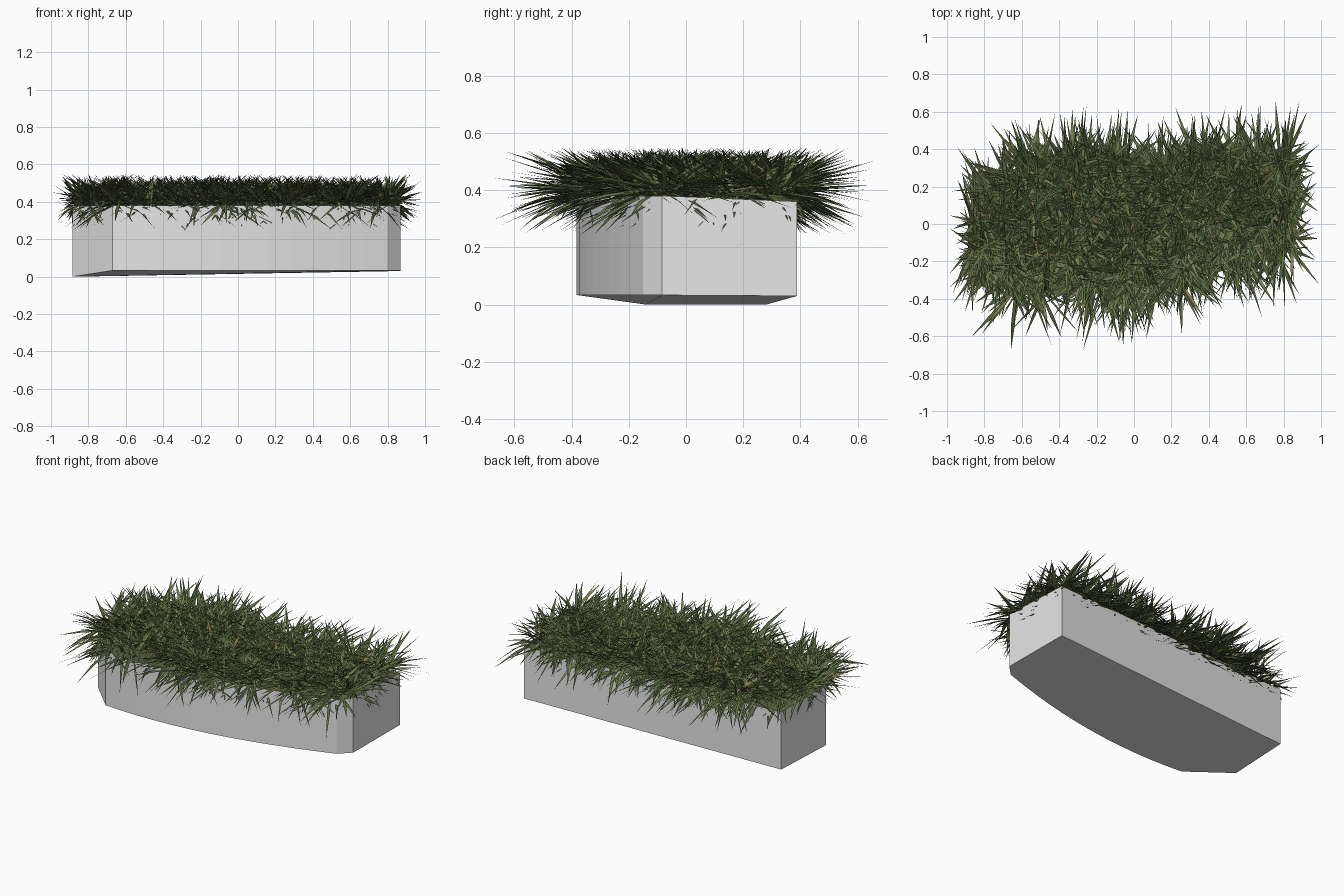
import bpy, bmesh, math, random
from mathutils import Vector

if "Cube" in bpy.data.objects:
    bpy.data.objects.remove(bpy.data.objects["Cube"])

random.seed(7)


def material(name, rgb):
    m = bpy.data.materials.new(name)
    m.diffuse_color = (*rgb, 1)
    m.use_nodes = True
    m.node_tree.nodes["Principled BSDF"].inputs["Base Color"].default_value = m.diffuse_color
    return m


GREY = material("pale grey stone", (0.8, 0.8, 0.8))
SOIL = material("olive soil", (0.11, 0.13, 0.055))
GREENS = [material("dark green", (0.09, 0.13, 0.046)),
          material("mid green", (0.13, 0.175, 0.064)),
          material("light green", (0.18, 0.22, 0.09)),
          material("dry straw", (0.28, 0.21, 0.08))]


def make_object(name, bm, mats):
    me = bpy.data.meshes.new(name)
    bm.to_mesh(me)
    bm.free()
    for m in mats:
        me.materials.append(m)
    ob = bpy.data.objects.new(name, me)
    bpy.context.collection.objects.link(ob)
    return ob


# Outline: straight slanted back, bowed front
def bow(t):
    """Front curve from the left chamfer to the right chamfer (quadratic)."""
    a, c, b = Vector((-0.67, -0.372)), Vector((0.0, -0.43)), Vector((0.80, -0.15))
    return a * (1 - t) ** 2 + c * 2 * t * (1 - t) + b * t * t


front = [bow(i / 12) for i in range(13)]
outline = [Vector((-0.865, 0.28)), Vector((-0.885, -0.14))] + front + \
          [Vector((0.868, -0.083)), Vector((0.868, 0.388))]


def inside(x, y):
    n, hit = len(outline), False
    for i in range(n):
        p, q = outline[i], outline[(i + 1) % n]
        if (p.y > y) != (q.y > y) and x < p.x + (y - p.y) * (q.x - p.x) / (q.y - p.y):
            hit = not hit
    return hit


def bottom_z(p):
    if p.x < -0.8:
        return 0.0
    return 0.03 if p.y > 0.1 else 0.033


def top_z(p):
    return 0.38 - 0.02 * max(0.0, p.y) / 0.39


# Planter block, with the top face coloured as soil
bm = bmesh.new()
low = [bm.verts.new((p.x, p.y, bottom_z(p))) for p in outline]
high = [bm.verts.new((p.x, p.y, top_z(p))) for p in outline]
n = len(outline)
for i in range(n):
    j = (i + 1) % n
    bm.faces.new((low[i], low[j], high[j], high[i]))
bm.faces.new(low[::-1])
top = bm.faces.new(high)
bmesh.ops.recalc_face_normals(bm, faces=bm.faces)
top.material_index = 1
make_object("planter_block", bm, [GREY, SOIL])


# Grass: clumps of long, leaning, tapered blades
bm = bmesh.new()


def blade(base):
    for _ in range(14):
        az = random.uniform(0, math.tau)
        tilt = math.radians(random.uniform(48, 118))
        length = random.uniform(0.20, 0.36)
        d = Vector((math.cos(az) * math.sin(tilt) * 0.8,
                    math.sin(az) * math.sin(tilt), math.cos(tilt)))
        tip = base + d * length
        if abs(tip.x) > 0.998 or tip.z > 0.55 or tip.z < 0.24:
            continue
        if abs(tip.x) > 0.95 and random.random() < 0.5:
            continue
        if tip.z < 0.39 and inside(tip.x, tip.y):
            continue
        break
    else:
        return
    side = d.cross(Vector((0, 0, 1))).normalized()
    side = (side + Vector((0, 0, random.uniform(-0.6, 0.6)))).normalized()
    w = random.uniform(0.006, 0.011)
    mid = base + d * length * 0.5 + Vector((0, 0, 0.012))
    a, b = bm.verts.new(base - side * w * 0.7), bm.verts.new(base + side * w * 0.7)
    c, e = bm.verts.new(mid + side * w), bm.verts.new(mid - side * w)
    t = bm.verts.new(tip)
    k = random.choices(range(4), (38, 40, 20, 2))[0]
    for f in (bm.faces.new((a, b, c, e)), bm.faces.new((e, c, t))):
        f.material_index = k
        f.normal_update()
        if f.normal.z < 0:
            f.normal_flip()


clumps = 0
while clumps < 330:
    x, y = random.uniform(-0.86, 0.84), random.uniform(-0.38, 0.38)
    if not inside(x, y):
        continue
    clumps += 1
    for _ in range(11):
        blade(Vector((x + random.uniform(-0.02, 0.02), y + random.uniform(-0.02, 0.02),
                      random.uniform(0.375, 0.405))))
make_object("grass", bm, GREENS)
